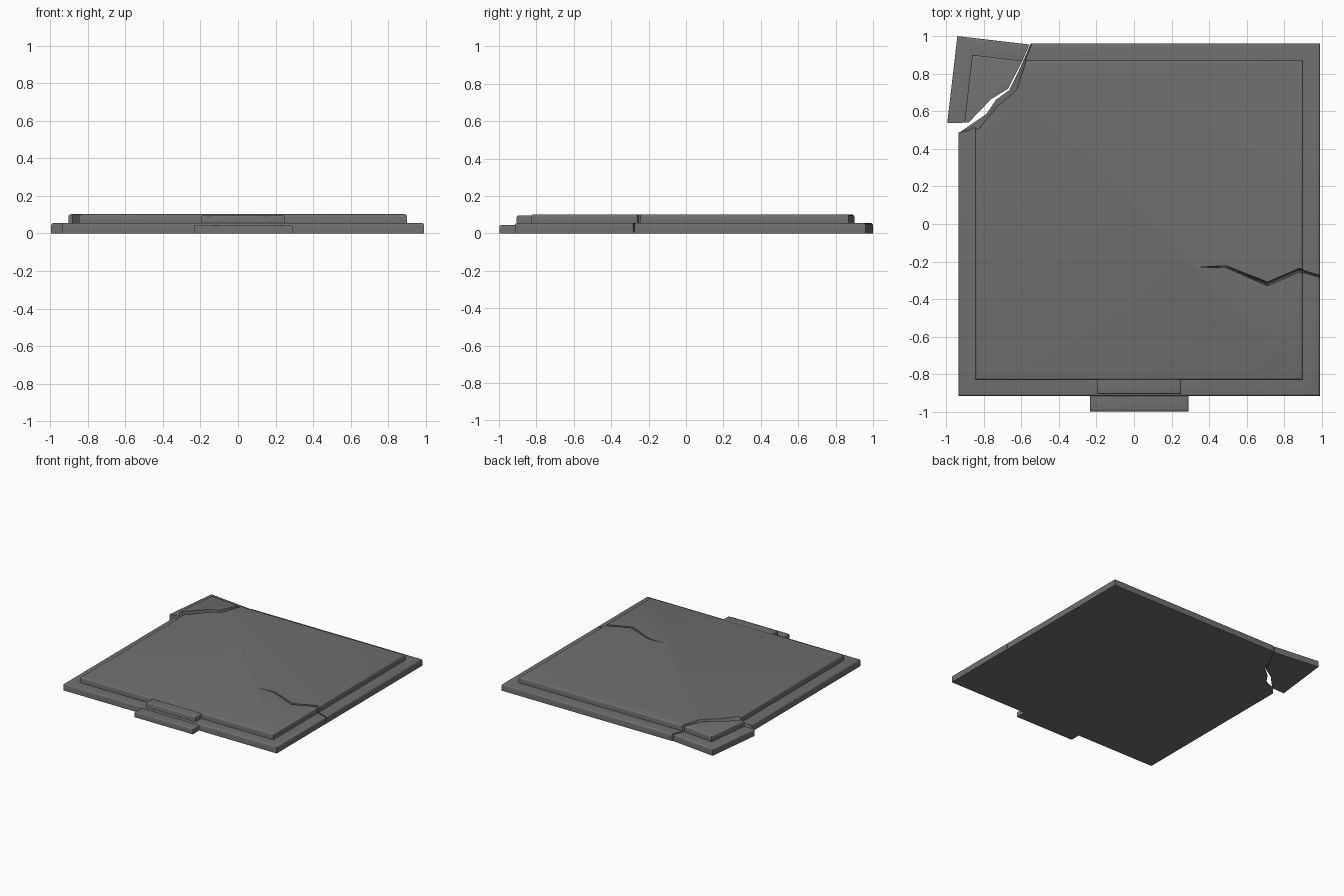
import bpy, bmesh, math
from mathutils import Matrix, Vector

if "Cube" in bpy.data.objects:
    bpy.data.objects.remove(bpy.data.objects["Cube"])

stone = bpy.data.materials.new("dark grey stone")
stone.diffuse_color = (0.16, 0.16, 0.16, 1)
stone.use_nodes = True
stone.node_tree.nodes["Principled BSDF"].inputs["Base Color"].default_value = stone.diffuse_color


def loft(name, rings):
    """Closed solid through stacked rings of equal point count."""
    bm = bmesh.new()
    vs = [[bm.verts.new(p) for p in r] for r in rings]
    n = len(vs[0])
    for a, b in zip(vs, vs[1:]):
        for i in range(n):
            j = (i + 1) % n
            bm.faces.new((a[i], a[j], b[j], b[i]))
    bm.faces.new(vs[0][::-1])
    bm.faces.new(vs[-1])
    bmesh.ops.recalc_face_normals(bm, faces=bm.faces)
    me = bpy.data.meshes.new(name)
    bm.to_mesh(me)
    bm.free()
    ob = bpy.data.objects.new(name, me)
    bpy.context.collection.objects.link(ob)
    me.materials.append(stone)
    return ob


def rect(x0, x1, y0, y1, z, d=0.0):
    return [(x0 + d, y0 + d, z), (x1 - d, y0 + d, z), (x1 - d, y1 - d, z), (x0 + d, y1 - d, z)]


def rounded_rings(box, z0, z1, r):
    """Vertical wall finished with a small rounded top edge."""
    rings = [rect(*box, z0)]
    for k in range(4):
        a = math.pi / 2 * k / 3
        rings.append(rect(*box, z1 - r + r * math.sin(a), r * (1 - math.cos(a))))
    return rings


def stepped_slab(name):
    return loft(name, rounded_rings((-0.935, 0.99, -0.915, 0.96), 0, 0.055, 0.012)
                + rounded_rings((-0.845, 0.90, -0.83, 0.87), 0.055, 0.102, 0.014))


def cutter(name, top, bottom, z0, z1):
    ob = loft(name, [[(x, y, z0) for x, y in bottom], [(x, y, z1) for x, y in top]])
    bm = bmesh.new()
    bm.from_mesh(ob.data)
    bmesh.ops.triangulate(bm, faces=bm.faces)
    bm.to_mesh(ob.data)
    bm.free()
    ob.hide_render = True
    return ob


def boolean(ob, tool, op):
    m = ob.modifiers.new("cut", 'BOOLEAN')
    m.object, m.operation, m.solver = tool, op, 'EXACT'
    bpy.context.view_layer.objects.active = ob
    bpy.ops.object.modifier_apply(modifier=m.name)
    bpy.data.objects.remove(tool)


# main slab: corner broken away along a sloping jagged face
slab = stepped_slab("main_slab")
outside = [(-1.2, 0.44), (-1.2, 1.2), (-0.53, 1.2)]
top = [(-0.53, 0.985), (-0.575, 0.86), (-0.625, 0.71), (-0.73, 0.62), (-0.82, 0.51), (-0.94, 0.485)]
bottom = [(-0.54, 0.985), (-0.593, 0.865), (-0.666, 0.715), (-0.735, 0.665), (-0.785, 0.59), (-0.94, 0.485)]
boolean(slab, cutter("break_cutter", top + outside, bottom + outside, -0.01, 0.11), 'DIFFERENCE')

# tapering crack running in from the right edge
crack_top = [(0.345, -0.23), (0.49, -0.233), (0.71, -0.33), (0.88, -0.257), (1.02, -0.296),
             (1.02, -0.279), (0.88, -0.235), (0.71, -0.308), (0.49, -0.222)]
crack_low = [(0.36, -0.23), (0.49, -0.2285), (0.71, -0.32), (0.88, -0.247), (1.02, -0.289),
             (1.02, -0.286), (0.88, -0.244), (0.71, -0.317), (0.49, -0.2265)]
boolean(slab, cutter("crack_cutter", crack_top, crack_low, 0.004, 0.11), 'DIFFERENCE')

# loose corner: same slab profile, swung outwards
corner = stepped_slab("broken_corner")
corner.data.transform(Matrix.Translation((-0.94, 1.0, 0))
                      @ Matrix.Rotation(math.radians(-6.65), 4, 'Z')
                      @ Matrix.Translation((0.935, -0.96, 0)))
edge = [(-0.54, 0.99), (-0.595, 0.867), (-0.67, 0.72), (-0.76, 0.665), (-0.88, 0.54), (-1.2, 0.53),
        (-1.2, 1.2), (-0.54, 1.2)]
boolean(corner, cutter("corner_cutter", edge, edge, -0.01, 0.12), 'INTERSECT')

# two-step ledge at the front
ledge_low = loft("front_ledge_lower", rounded_rings((-0.235, 0.29, -0.997, -0.90), 0, 0.045, 0.01))
ledge_high = loft("front_ledge_upper", rounded_rings((-0.195, 0.25, -0.905, -0.80), 0.04, 0.096, 0.01))

# smooth only the rounded edges
for ob in (slab, corner, ledge_low, ledge_high):
    bpy.ops.object.select_all(action='DESELECT')
    ob.select_set(True)
    bpy.context.view_layer.objects.active = ob
    bpy.ops.object.shade_smooth_by_angle(angle=math.radians(32))
